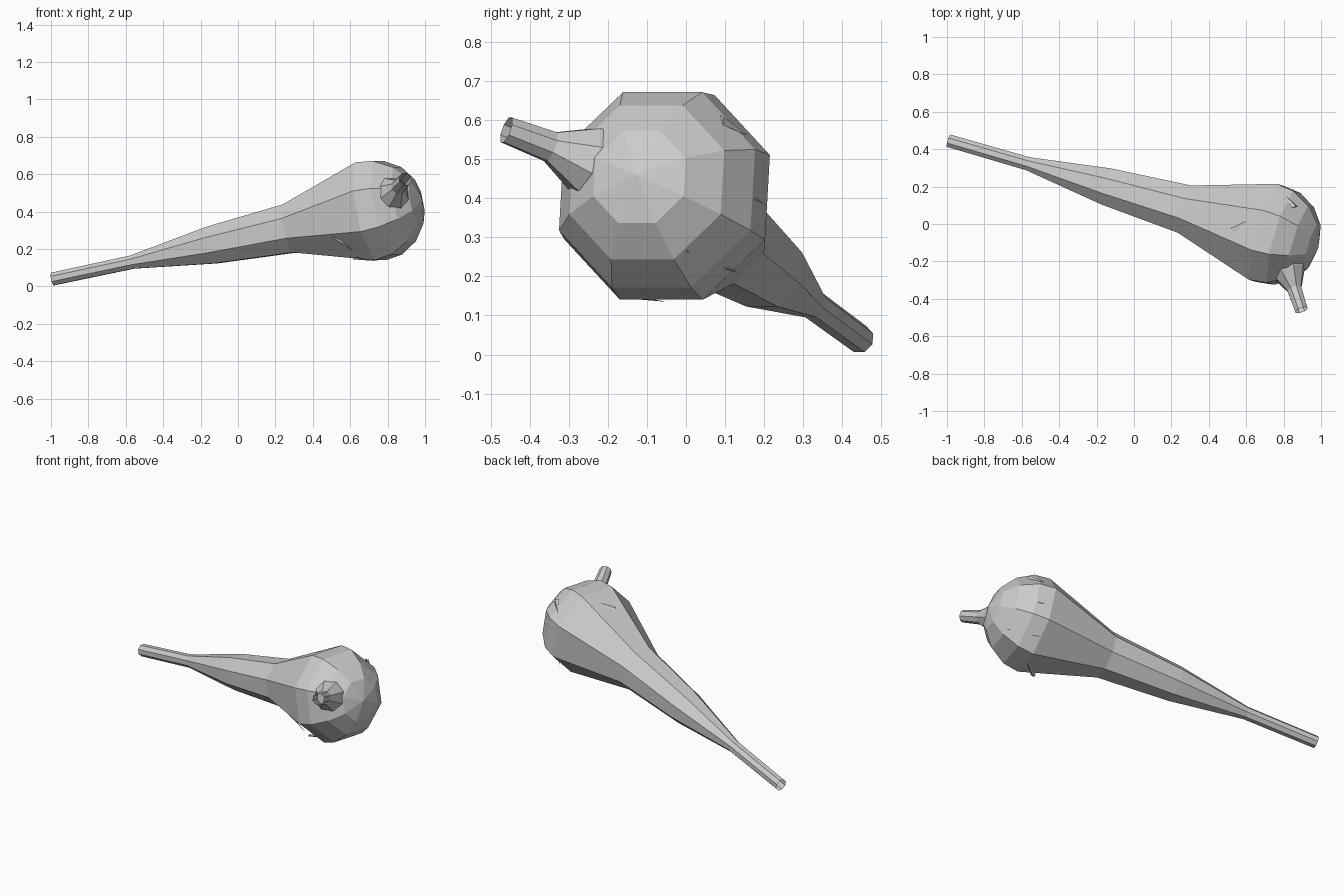
import bpy, bmesh, math
from mathutils import Vector

if "Cube" in bpy.data.objects:
    bpy.data.objects.remove(bpy.data.objects["Cube"])

SIDES = 8

def lathe(name, rings, pole=None):
    """Skin flat-faced rings (centre, radius) along their common axis."""
    axis = (rings[-1][0] - rings[0][0]).normalized()
    u = axis.cross(Vector((0, 0, 1))).normalized()
    v = u.cross(axis)
    bm = bmesh.new()
    loops = []
    for c, r in rings:
        loops.append([bm.verts.new(c + r * (u * math.cos(a) + v * math.sin(a)))
                      for a in (math.tau * (i + 0.5) / SIDES for i in range(SIDES))])
    for a, b in zip(loops, loops[1:]):
        for i in range(SIDES):
            j = (i + 1) % SIDES
            bm.faces.new((a[i], a[j], b[j], b[i]))
    if pole is not None:
        p = bm.verts.new(pole)
        for i in range(SIDES):
            bm.faces.new((loops[-1][i], loops[-1][(i + 1) % SIDES], p))
    finish(name, bm)

def finish(name, bm):
    bmesh.ops.recalc_face_normals(bm, faces=bm.faces)
    me = bpy.data.meshes.new(name)
    bm.to_mesh(me)
    bm.free()
    bpy.context.collection.objects.link(bpy.data.objects.new(name, me))

# Gourd body: long open stem widening into a round bulb, rings placed by x on a straight axis
def on_axis(x):
    return Vector((x, 0.445 - 0.29 * (x + 0.99), 0.04 + 0.213 * (x + 0.99)))

profile = [(-0.99, 0.037), (-0.565, 0.039), (-0.14, 0.108), (0.28, 0.142),
           (0.71, 0.289), (0.80, 0.276), (0.89, 0.218), (0.955, 0.13)]
lathe("gourd_body", [(on_axis(x), r) for x, r in profile], on_axis(0.985))

# Short flared spout on the front of the bulb, open at the end
base = Vector((0.825, -0.25, 0.495))
tip = Vector((0.895, -0.46, 0.575))
lathe("spout", [(base.lerp(tip, t), r) for t, r in
                [(-0.15, 0.102), (0.04, 0.092), (0.46, 0.042), (1.0, 0.036)]])

# Thin splinters lying on the bulb surface
def splinter(name, start, end, width):
    a, b = Vector(start), Vector(end)
    out = (a - on_axis(0.71)).normalized()
    side = (b - a).cross(out).normalized() * width
    bm = bmesh.new()
    vs = [bm.verts.new(p) for p in (a + side, a - side, a + out * 0.012, b)]
    for f in ((0, 1, 2), (0, 2, 3), (2, 1, 3), (1, 0, 3)):
        bm.faces.new([vs[i] for i in f])
    finish(name, bm)

marks = [((0.935, 0.08, 0.46), (0.84, 0.20, 0.385), 0.02),
         ((0.94, 0.0, 0.27), (0.81, 0.13, 0.21), 0.025),
         ((0.62, -0.16, 0.155), (0.76, -0.05, 0.135), 0.015),
         ((0.525, -0.025, 0.59), (0.67, 0.05, 0.65), 0.03),
         ((0.51, -0.19, 0.27), (0.62, -0.20, 0.19), 0.01),
         ((0.86, 0.09, 0.60), (0.80, 0.16, 0.56), 0.02)]
for i, m in enumerate(marks):
    splinter(f"splinter_{i + 1}", *m)
